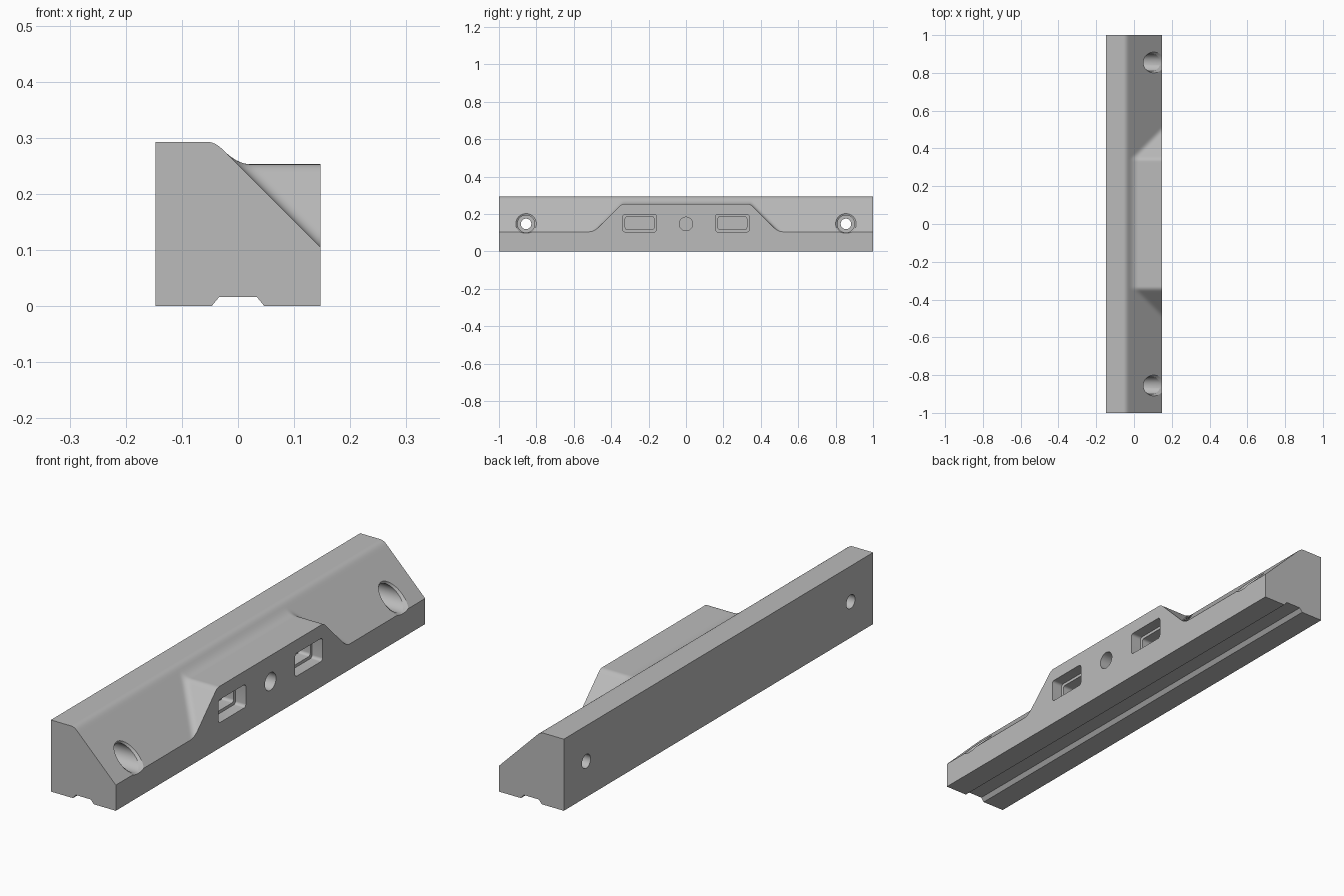
import bpy, bmesh, math

if "Cube" in bpy.data.objects:
    bpy.data.objects.remove(bpy.data.objects["Cube"], do_unlink=True)

HALF, TOP, LIP, DECK, MID = 0.147, 0.293, 0.105, 0.253, 0.147

grey = bpy.data.materials.new("plain grey")
grey.use_nodes = True
grey.diffuse_color = (0.5, 0.5, 0.5, 1)
grey.node_tree.nodes["Principled BSDF"].inputs["Base Color"].default_value = (0.5, 0.5, 0.5, 1)


def loft(name, rings):
    """Closed solid from a list of equal-length point rings."""
    bm = bmesh.new()
    loops = [[bm.verts.new(p) for p in ring] for ring in rings]
    n = len(loops[0])
    for a, b in zip(loops, loops[1:]):
        for i in range(n):
            j = (i + 1) % n
            bm.faces.new((a[i], a[j], b[j], b[i]))
    bm.faces.new(loops[0])
    bm.faces.new(loops[-1])
    bmesh.ops.recalc_face_normals(bm, faces=bm.faces)
    mesh = bpy.data.meshes.new(name)
    bm.to_mesh(mesh)
    bm.free()
    obj = bpy.data.objects.new(name, mesh)
    bpy.context.collection.objects.link(obj)
    mesh.materials.append(grey)
    return obj


def blend_max(a, b, k):
    h = max(k - abs(a - b), 0) / k
    return max(a, b) + h * h * k / 4


def blend_min(a, b, k):
    return -blend_max(-a, -b, k)


def height(x, y):
    """Sloped face with a filleted raised boss in the middle."""
    slope = LIP + HALF - x
    boss = blend_min(DECK, LIP + 0.492 - abs(y), 0.012)
    base = blend_min(TOP, slope, 0.014)
    return blend_max(base, boss, 0.024) if x > -0.045 else base


# Body: cross-sections along the length
step = 0.006
xs = [HALF - step * i for i in range(35)] + [-HALF]
side = [0.29 + step * i for i in range(41)] + [1.0]
ys = [-y for y in reversed(side)] + side
under = [(-HALF, 0), (-0.047, 0), (-0.034, 0.016), (0.034, 0.016), (0.047, 0), (HALF, 0)]
body = loft("mounting_block", [
    [(x, y, z) for x, z in under] + [(x, y, height(x, y)) for x in xs] for y in ys])


def circle(y, r, x=None, offset=0, n=48):
    """Ring around the x axis, flat at x or following the sloped face."""
    ring = []
    for i in range(n):
        a = 2 * math.pi * i / n
        z = MID + r * math.sin(a)
        ring.append((LIP + HALF - z + offset if x is None else x, y + r * math.cos(a), z))
    return ring


def rounded_rect(y, x, w, h, r):
    ring = []
    for q, (sy, sz) in enumerate([(1, 1), (-1, 1), (-1, -1), (1, -1)]):
        for i in range(7):
            a = math.pi / 2 * (q + i / 6)
            ring.append((x, y + sy * (w - r) + r * math.cos(a),
                         0.151 + sz * (h - r) + r * math.sin(a)))
    return ring


cutters = []
for s in (-1, 1):
    # Counterbored bolt hole with eased rim
    cutters.append(loft("bolt_hole_cutter", [
        circle(s * 0.855, 0.056, offset=0.15), circle(s * 0.855, 0.056, offset=0.001),
        circle(s * 0.855, 0.046, offset=-0.012), circle(s * 0.855, 0.046, x=-0.03),
        circle(s * 0.855, 0.028, x=-0.03), circle(s * 0.855, 0.028, x=-0.3)]))
    # Stepped rectangular pocket
    y = s * 0.248
    cutters.append(loft("pocket_cutter", [
        rounded_rect(y, 0.2, 0.089, 0.047, 0.012), rounded_rect(y, 0.1, 0.089, 0.047, 0.012),
        rounded_rect(y, 0.1, 0.077, 0.035, 0.012), rounded_rect(y, 0.05, 0.077, 0.035, 0.012)]))
# Central blind hole
cutters.append(loft("centre_hole_cutter", [circle(0, 0.036, x=0.2), circle(0, 0.036, x=0.04)]))

for c in cutters:
    c.hide_render = True
    c.hide_viewport = False
    mod = body.modifiers.new(c.name, "BOOLEAN")
    mod.operation = "DIFFERENCE"
    mod.solver = "EXACT"
    mod.object = c

# Bake the cuts, then remove the helpers
bpy.context.view_layer.update()
deps = bpy.context.evaluated_depsgraph_get()
mesh = bpy.data.meshes.new_from_object(body.evaluated_get(deps))
body.modifiers.clear()
body.data = mesh
for c in cutters:
    bpy.data.objects.remove(c, do_unlink=True)

for o in bpy.context.selected_objects:
    o.select_set(False)
body.select_set(True)
bpy.context.view_layer.objects.active = body
bpy.ops.object.shade_smooth_by_angle(angle=math.radians(25))
